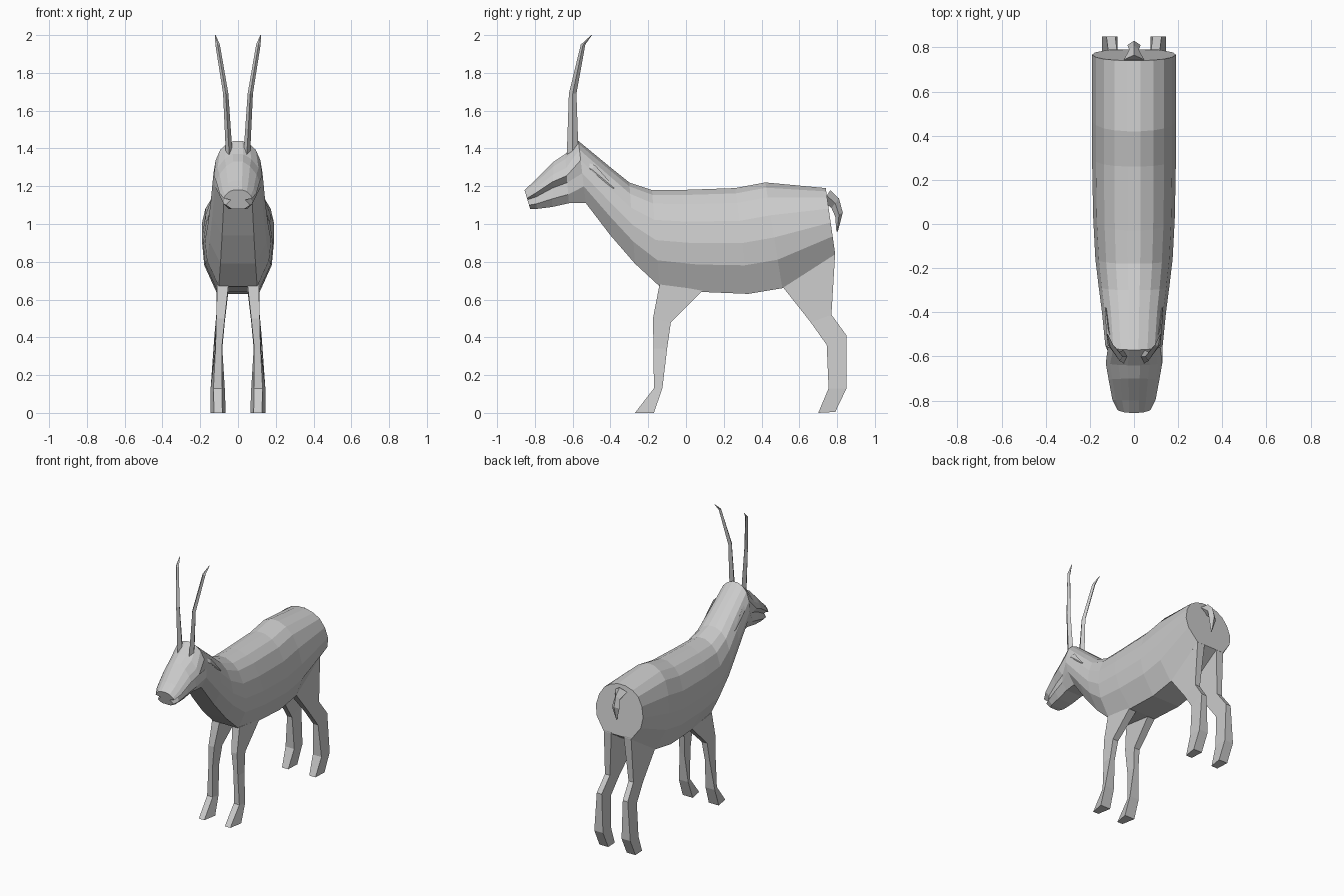
import bpy, bmesh


def loft(name, rings, mirror=False):
    """Skin a list of equal-sized point rings and cap both ends."""
    bm = bmesh.new()
    vs = [[bm.verts.new(p) for p in r] for r in rings]
    n = len(rings[0])
    for a, b in zip(vs, vs[1:]):
        for i in range(n):
            j = (i + 1) % n
            bm.faces.new((a[i], a[j], b[j], b[i]))
    bm.faces.new(vs[0])
    bm.faces.new(vs[-1])
    bmesh.ops.recalc_face_normals(bm, faces=bm.faces)
    me = bpy.data.meshes.new(name)
    bm.to_mesh(me)
    bm.free()
    ob = bpy.data.objects.new(name, me)
    bpy.context.collection.objects.link(ob)
    if mirror:
        ob.modifiers.new("mirror", 'MIRROR').use_mirror_merge = False
    return ob


def section(ty, tz, by, bz, hw, shape):
    """Symmetric cross-section between a top and a bottom point."""
    half = [(hw * s, by + (ty - by) * t, bz + (tz - bz) * t) for s, t in shape]
    return half + [(-x, y, z) for x, y, z in reversed(half)]


def quad(fy, fz, by, bz, x0, x1, nip=0):
    """Four-sided leg ring from a front edge to a back edge; nip narrows the front."""
    return [(x0 + nip, fy, fz), (x1 - nip, fy, fz), (x1, by, bz), (x0, by, bz)]


def diamond(x, y, z, rx, ry, dz=0):
    return [(x - rx, y, z), (x, y - ry, z - dz), (x + rx, y, z), (x, y + ry, z + dz)]


# Trunk, neck and head: top y,z / bottom y,z / half width
TRUNK = [(0.58, 0), (0.94, 0.27), (1, 0.48), (0.91, 0.69), (0.72, 0.86), (0.47, 0.95), (0.16, 1)]
HEAD = [(0.5, 0), (0.78, 0.18), (0.72, 0.42), (1, 0.56), (0.85, 0.72), (0.55, 0.9), (0.22, 1)]
MUZZLE = [(0.45, 0), (0.85, 0.2), (0.5, 0.48), (1, 0.56), (0.9, 0.7), (0.6, 0.92), (0.3, 1)]
trunk = [
    (0.74, 1.19, 0.79, 0.84, 0.19), (0.42, 1.22, 0.51, 0.66, 0.19),
    (0.26, 1.19, 0.33, 0.63, 0.19), (-0.03, 1.18, 0.09, 0.64, 0.185),
    (-0.18, 1.18, -0.14, 0.67, 0.175), (-0.30, 1.22, -0.27, 0.79, 0.16),
    (-0.40, 1.30, -0.40, 0.94, 0.145), (-0.57, 1.44, -0.53, 1.11, 0.13)]
head = [
    (-0.64, 1.37, -0.62, 1.11, 0.128), (-0.70, 1.33, -0.71, 1.09, 0.115),
    (-0.80, 1.23, -0.79, 1.08, 0.098)]
loft("body_and_head", [section(*r, TRUNK) for r in trunk]
     + [section(*r, HEAD) for r in head]
     + [section(-0.855, 1.18, -0.825, 1.08, 0.075, MUZZLE)])

# Front legs
loft("front_legs", [
    quad(-0.14, 0.68, 0.09, 0.65, 0.05, 0.11),
    quad(-0.175, 0.50, -0.08, 0.48, 0.07, 0.115),
    quad(-0.172, 0.34, -0.10, 0.34, 0.083, 0.122, 0.003),
    quad(-0.17, 0.13, -0.125, 0.13, 0.07, 0.145, 0.015),
    quad(-0.27, 0, -0.17, 0, 0.065, 0.145, 0.018)], True)

# Hind legs
loft("hind_legs", [
    quad(0.51, 0.67, 0.79, 0.85, 0.05, 0.11),
    quad(0.66, 0.48, 0.77, 0.52, 0.075, 0.115),
    quad(0.745, 0.36, 0.85, 0.41, 0.085, 0.125),
    quad(0.755, 0.13, 0.85, 0.13, 0.075, 0.145),
    quad(0.70, 0, 0.79, 0.005, 0.075, 0.145, 0.01)], True)

# Horns
loft("horns", [
    diamond(0.045, -0.60, 1.34, 0.018, 0.032),
    diamond(0.065, -0.60, 1.69, 0.014, 0.02),
    diamond(0.108, -0.545, 1.95, 0.012, 0.012),
    diamond(0.12, -0.50, 2.0, 0.002, 0.002)], True)

# Ears folded flat along the neck
loft("ears", [
    diamond(0.085, -0.59, 1.34, 0.01, 0.01, 0.01),
    diamond(0.116, -0.50, 1.29, 0.01, 0.02, 0.02),
    diamond(0.128, -0.38, 1.19, 0.003, 0.003, 0.003)], True)

# Tail
loft("tail", [
    diamond(0, 0.745, 1.15, 0.045, 0.02, 0.03),
    diamond(0, 0.79, 1.11, 0.022, 0.02, 0.025),
    diamond(0, 0.81, 1.05, 0.03, 0.02, 0.01),
    diamond(0, 0.80, 0.96, 0.004, 0.004)])
